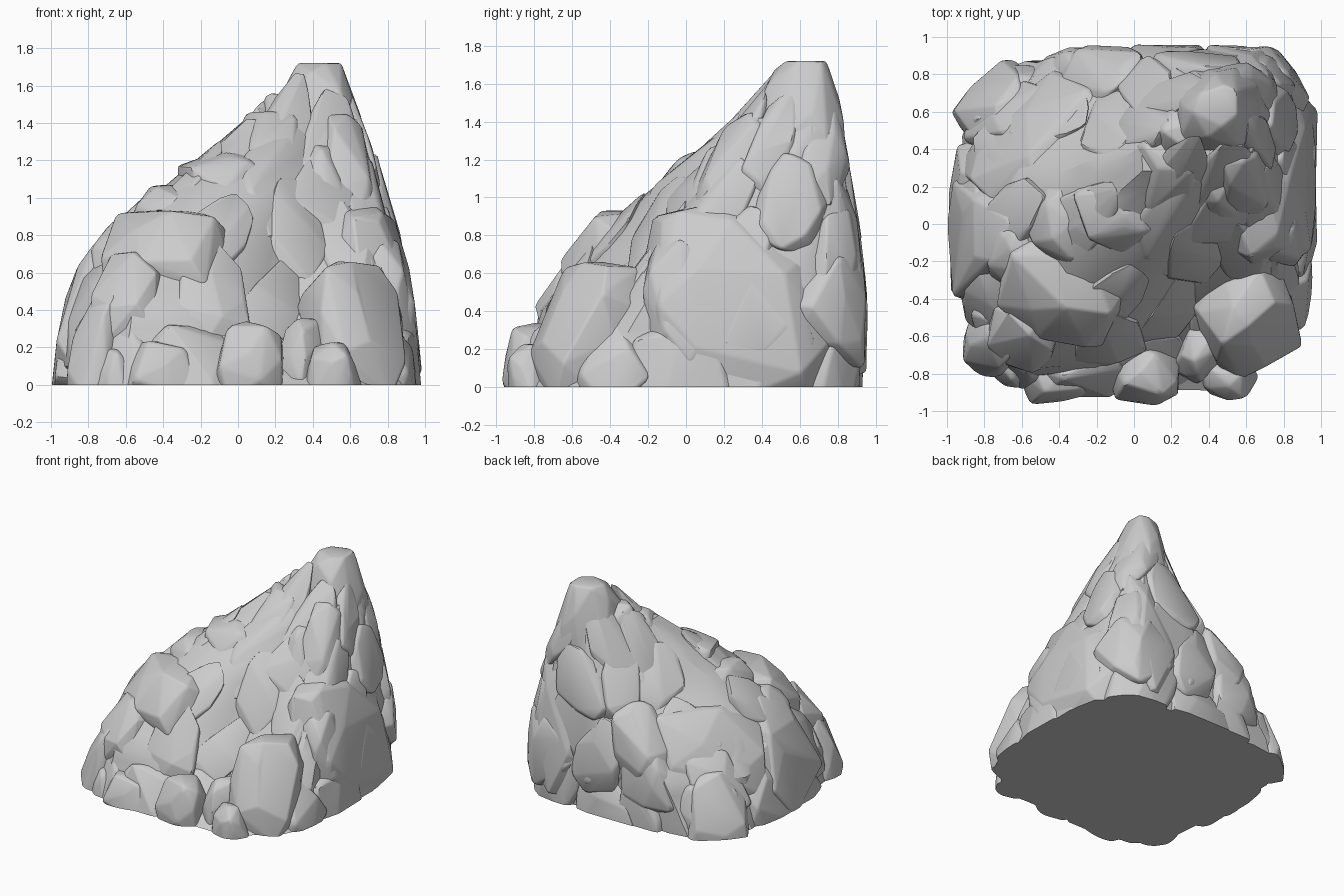
import bpy, bmesh, math, random
from mathutils import Vector, Euler

random.seed(11)
if "Cube" in bpy.data.objects:
    bpy.data.objects.remove(bpy.data.objects["Cube"], do_unlink=True)

stone_grey = bpy.data.materials.new("stone_grey")
stone_grey.use_nodes = True
stone_grey.diffuse_color = (0.6, 0.6, 0.6, 1)
stone_grey.node_tree.nodes["Principled BSDF"].inputs["Base Color"].default_value = (0.6, 0.6, 0.6, 1)

TOP = 1.72
PEAK = Vector((0.45, 0.63))
GULLY = Vector((0.3, -0.95))
# Outward directions, and how far the hill reaches along each at a height
SIDES = [Vector(v) for v in ((-1, 0), (1, 0), (0, -1), (0, 1),
                             (-1.09, -0.9), (1.09, 0.9), (-1, 1), (1, -1))]
LEVELS = [
    (0.0, (1.0, 1.0, 0.98, 0.96, 1.7, 1.68, 1.62, 1.6)),
    (0.4, (0.95, 0.96, 0.87, 0.97, 1.47, 1.71, 1.45, 1.35)),
    (0.7, (0.83, 0.91, 0.62, 0.94, 1.1, 1.64, 1.15, 1.1)),
    (1.0, (0.52, 0.8, 0.32, 0.9, 0.65, 1.55, 0.75, 0.74)),
    (1.3, (0.14, 0.73, -0.12, 0.84, 0, 1.42, 0.5, 0.37)),
    (1.5, (-0.1, 0.64, -0.35, 0.81, -0.3, 1.34, 0.38, 0.22)),
    (TOP, (-0.32, 0.55, -0.5, 0.74, -0.8, 1.24, 0.34, 0.06)),
]
stones = []


def centre(z):
    return PEAK * (min(max(z, 0), TOP) / TOP)


def reach(z, direction, gully):
    """Distance from the leaning axis to the hill's outer surface."""
    z = min(max(z, 0), TOP)
    for (z0, a), (z1, b) in zip(LEVELS, LEVELS[1:]):
        if z <= z1:
            t = (z - z0) / (z1 - z0)
            break
    c = centre(z)
    best = 9
    for side, lo, hi in zip(SIDES, a, b):
        facing = side.dot(direction)
        if facing > 0.001:
            best = min(best, (lo + (hi - lo) * t - side.dot(c)) / facing)
    if gully:
        # Hollow running down the front, behind the loose slabs
        depth = 0.42 * max(0, math.sin(math.pi * min(z / 1.5, 1))) ** 0.7
        best *= 1 - depth * math.exp(-(direction.angle(GULLY) / 0.48) ** 2)
    return best


def confine(p, k, gully):
    """Pull a point back inside the hill's outer surface."""
    p.z = min(p.z, TOP)
    c = centre(p.z)
    d = p.xy - c
    if d.length > 0.001:
        limit = reach(p.z, d.normalized(), gully) * k
        if d.length > limit:
            d *= limit / d.length
    return Vector((min(max(c.x + d.x, -1), 1), min(max(c.y + d.y, -0.98), 0.98), p.z))


def finish(name, bm):
    # Cut flat at the ground and close the cut
    geom = bm.verts[:] + bm.edges[:] + bm.faces[:]
    bmesh.ops.bisect_plane(bm, geom=geom, plane_co=(0, 0, 0), plane_no=(0, 0, 1), clear_inner=True)
    rim = [e for e in bm.edges if e.is_boundary]
    if rim:
        bmesh.ops.holes_fill(bm, edges=rim, sides=0)
    bmesh.ops.recalc_face_normals(bm, faces=bm.faces[:])
    mesh = bpy.data.meshes.new(name)
    bm.to_mesh(mesh)
    bm.free()
    mesh.materials.append(stone_grey)
    ob = bpy.data.objects.new(name, mesh)
    bpy.context.collection.objects.link(ob)
    stones.append(ob)


def boulder(name, loc, size, rot=(0, 0, 0), taper=0.2, k=1.0, count=26, gully=False):
    """A chipped, softly bevelled convex stone."""
    turn = Euler([math.radians(a) for a in rot]).to_matrix()
    bm = bmesh.new()
    spin = random.random() * math.tau
    for i in range(count):
        h = 1 - 2 * (i + 0.5) / count
        a = spin + i * math.pi * (3 - math.sqrt(5))
        w = math.sqrt(1 - h * h)
        d = Vector((w * math.cos(a), w * math.sin(a), h))
        d += Vector([random.uniform(-0.2, 0.2) for _ in range(3)])
        d /= sum(abs(v) ** 6 for v in d) ** (1 / 6)     # rounded box
        narrow = 1 - taper * (d.z + 1) / 2
        p = Vector((d.x * size[0] * narrow, d.y * size[1] * narrow, d.z * size[2])) * 0.52
        bm.verts.new(confine(turn @ p + Vector(loc), k, gully))
    bmesh.ops.remove_doubles(bm, verts=bm.verts[:], dist=0.05)
    bmesh.ops.convex_hull(bm, input=bm.verts[:])
    loose = [v for v in bm.verts if not v.link_faces]
    bmesh.ops.delete(bm, geom=loose, context='VERTS')
    bmesh.ops.dissolve_limit(bm, angle_limit=math.radians(7), verts=bm.verts[:], edges=bm.edges[:])
    bmesh.ops.bevel(bm, geom=bm.edges[:], offset=0.014, offset_type='OFFSET', segments=2,
                    profile=0.5, affect='EDGES', clamp_overlap=True)
    finish(name, bm)


# Solid core that closes every gap between the stones
bm = bmesh.new()
rings = []
for i in range(15):
    z = 1.42 * i / 14
    ring = []
    for j in range(40):
        a = math.tau * j / 40
        d = Vector((math.cos(a), math.sin(a)))
        q = centre(z) + d * reach(z, d, True) * random.uniform(0.89, 0.92)
        ring.append(bm.verts.new((q.x, q.y, z)))
    rings.append(ring)
for lower, upper in zip(rings, rings[1:]):
    for j in range(40):
        n = (j + 1) % 40
        bm.faces.new((lower[j], lower[n], upper[n], upper[j]))
bm.faces.new(rings[0][::-1])
bm.faces.new(rings[-1])
finish("core", bm)

# Loose blocks and leaning slabs on the front
boulder("front_left_block", (-0.36, -0.3, 0.64), (0.62, 0.6, 0.56), (0, 2, -10), -0.15, 1.08)
boulder("lower_left_block", (-0.58, -0.54, 0.4), (0.42, 0.5, 0.6), (0, 0, -20), 0.2, 1.04)
boulder("left_corner_stone", (-0.75, -0.64, 0.18), (0.34, 0.4, 0.62), (0, 8, -30), 0.4)
boulder("front_wedge", (-0.08, -0.42, 0.22), (0.78, 0.62, 0.95), (-12, 14, 0), 0.8, 1.0, 34)
boulder("lower_flake", (0.2, -0.05, 0.55), (0.36, 0.5, 0.92), (-18, -4, 8), 0.55, 1.0, 30)
boulder("upper_flake", (0.43, 0.1, 0.78), (0.46, 0.46, 1.02), (-14, 0, -5), 0.55, 1.0, 30)
boulder("front_right_boulder", (0.6, -0.48, 0.28), (0.55, 0.62, 0.72), (0, 6, 25), 0.15, 1.02, 34)
boulder("front_left_filler", (-0.3, -0.42, 0.3), (0.7, 0.6, 0.5), (0, 0, 10), 0.2, 0.97)

# Broad slabs on the sides and back
boulder("right_slab", (0.7, 0.24, 0.4), (0.62, 0.98, 1.12), (12, 0, 0), 0.1, 0.99, 34)
boulder("right_upper_slab", (0.55, 0.3, 0.95), (0.45, 0.6, 0.95), (-10, 0, 8), 0.3)
boulder("left_bulge", (-0.66, -0.05, 0.36), (0.75, 0.7, 0.92), (0, 12, 10), 0.15, 1.0, 34)
boulder("left_slope_slab", (-0.4, 0.36, 0.4), (0.95, 0.8, 0.88), (0, 0, 40), 0.15, 0.99, 34)
boulder("back_left_corner", (-0.72, 0.62, 0.15), (0.5, 0.5, 0.62), (0, 0, 40), 0.3)
boulder("back_slope_slab", (0.05, 0.6, 0.62), (0.6, 0.6, 0.95), (8, -10, 15), 0.3)
boulder("back_slab", (0.55, 0.7, 0.6), (0.55, 0.55, 1.1), (4, 6, -10), 0.25, 0.99)

# Stepped ridge climbing to the peak
boulder("ridge_foot", (-0.62, -0.15, 0.62), (0.36, 0.4, 0.5), (0, 0, 15), 0.1, 1.02)
boulder("ridge_step_low", (-0.36, 0.02, 0.8), (0.42, 0.44, 0.52), (0, -4, 25), 0.05, 1.04)
boulder("ridge_step_middle", (-0.08, 0.08, 0.96), (0.42, 0.46, 0.54), (0, -6, 20), 0.05, 1.04)
boulder("ridge_step_high", (0.15, 0.28, 1.2), (0.34, 0.42, 0.52), (0, 10, 15), 0.05, 1.05)
boulder("ridge_step_top", (0.24, 0.46, 1.3), (0.28, 0.34, 0.5), (0, 6, 40), 0.15, 1.05)
boulder("peak", (0.44, 0.61, 1.38), (0.5, 0.48, 0.82), (0, -4, 5), 0.25, 1.03, 32)
boulder("peak_shoulder", (0.56, 0.62, 1.12), (0.4, 0.44, 0.66), (0, -8, 10), 0.3, 1.01)

# Small stones along the front foot
for name, loc, size in (
        ("foot_stone_middle", (0.07, -0.8, 0.12), (0.4, 0.36, 0.42)),
        ("foot_stone_left", (-0.4, -0.8, 0.05), (0.45, 0.32, 0.34)),
        ("foot_stone_right", (0.5, -0.82, 0.06), (0.32, 0.26, 0.32)),
        ("foot_stone_inner", (0.36, -0.66, 0.15), (0.26, 0.4, 0.4)),
        ("foot_stone_outer", (-0.66, -0.76, 0.04), (0.24, 0.24, 0.3)),
        ("foot_stone_gap", (-0.18, -0.74, 0.03), (0.26, 0.26, 0.3))):
    boulder(name, loc, size, (0, random.uniform(-12, 12), random.uniform(-30, 30)), 0.3, 1.05, 22)

# Rings of tightly packed stones around the flanks
for row, number in enumerate((13, 11, 9, 8, 6)):
    z = 0.1 + row * 0.3
    for j in range(number):
        a = math.tau * (j + 0.5 * (row % 2) + random.uniform(-0.25, 0.25)) / number
        d = Vector((math.cos(a), math.sin(a)))
        height = z + random.uniform(-0.07, 0.07)
        q = centre(height) + d * reach(height, d, True) * 0.82
        wide = random.uniform(0.46, 0.66) * (1 - 0.1 * row)
        k = random.uniform(0.95, 1.0) - (0.03 if d.y < -0.3 else 0)
        boulder(f"flank_stone_{row + 1}_{j + 1}", (q.x, q.y, height),
                (wide, 0.45 - 0.03 * row, random.uniform(0.5, 0.75)),
                (random.uniform(-5, 15), random.uniform(-35, 35), math.degrees(a) - 90),
                random.uniform(0.1, 0.5), k, 24, True)

# Soft shading with crisp edges
bpy.ops.object.select_all(action='DESELECT')
for ob in stones:
    ob.select_set(True)
bpy.context.view_layer.objects.active = stones[0]
bpy.ops.object.shade_smooth_by_angle(angle=math.radians(32))
